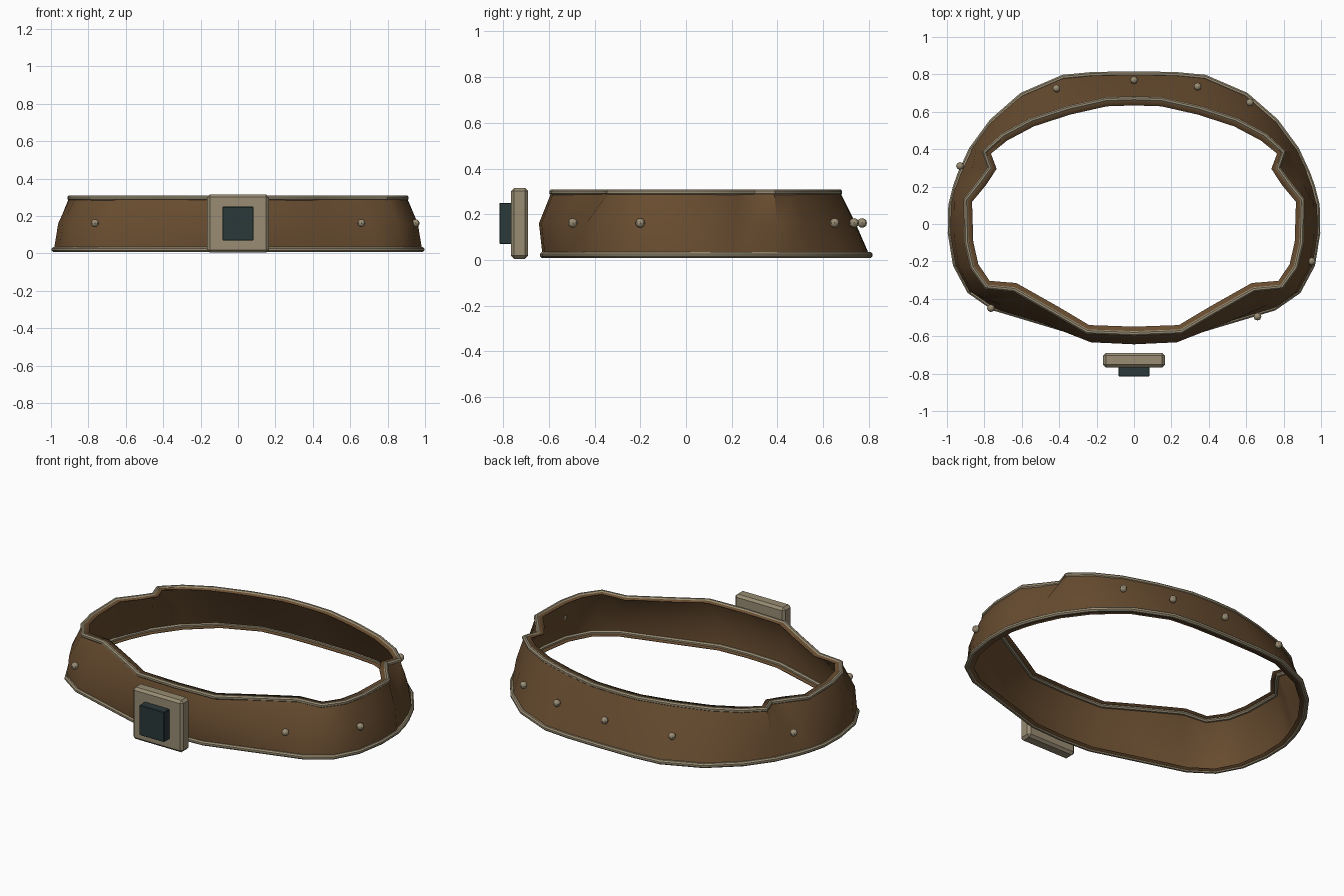
import bpy, bmesh, math
from mathutils import Vector

if "Cube" in bpy.data.objects:
    bpy.data.objects.remove(bpy.data.objects["Cube"])


def material(name, rgb):
    m = bpy.data.materials.new(name)
    m.diffuse_color = (*rgb, 1)
    m.use_nodes = True
    m.node_tree.nodes["Principled BSDF"].inputs["Base Color"].default_value = m.diffuse_color
    return m


LEATHER = material("brown leather", (0.137, 0.072, 0.029))
METAL = material("tan metal", (0.315, 0.262, 0.170))
STONE = material("dark slate", (0.024, 0.040, 0.042))

# Right half of the belt edges, from the middle of the back to the middle of the front
TOP = [(0, .67), (.15, .665), (.35, .62), (.55, .555), (.70, .475), (.80, .385),
       (.77, .30), (.82, .23), (.90, .13), (.895, -.1), (.865, -.23), (.79, -.335),
       (.64, -.35), (.42, -.475), (.25, -.575), (0, -.585)]
BOTTOM = [(0, .803), (.22, .80), (.38, .785), (.60, .69), (.76, .55), (.87, .40),
          (.93, .27), (.955, .2), (.98, .1), (.983, -.05), (.955, -.22), (.88, -.36),
          (.75, -.45), (.5, -.525), (.2, -.615), (0, -.625)]


def full_loop(half):
    pts = [Vector(p) for p in half]
    return pts + [Vector((-p.x, p.y)) for p in reversed(pts[1:-1])]


def inward(loop):
    """Unit vectors pointing into the belt at each point."""
    n = len(loop)
    out = []
    for i in range(n):
        d = ((loop[(i + 1) % n] - loop[i]).normalized()
             + (loop[i] - loop[i - 1]).normalized()).normalized()
        out.append(Vector((d.y, -d.x)))
    return out


def at_height(loop, z):
    return [Vector((p.x, p.y, z)) for p in loop]


def add_object(name, bm, mat, smooth=40):
    bmesh.ops.recalc_face_normals(bm, faces=bm.faces)
    mesh = bpy.data.meshes.new(name)
    bm.to_mesh(mesh)
    bm.free()
    mesh.materials.append(mat)
    ob = bpy.data.objects.new(name, mesh)
    bpy.context.collection.objects.link(ob)
    if smooth:
        bpy.ops.object.select_all(action='DESELECT')
        ob.select_set(True)
        bpy.context.view_layer.objects.active = ob
        bpy.ops.object.shade_smooth_by_angle(angle=math.radians(smooth))
    return ob


def skin(name, rings, mat, closed=False):
    """Bridge a stack of equal closed rings with quads."""
    bm = bmesh.new()
    rows = [[bm.verts.new(p) for p in ring] for ring in rings]
    n = len(rows[0])
    for k in range(len(rows) if closed else len(rows) - 1):
        a, b = rows[k], rows[(k + 1) % len(rows)]
        for i in range(n):
            j = (i + 1) % n
            bm.faces.new((a[i], a[j], b[j], b[i]))
    return add_object(name, bm, mat)


top, bottom = full_loop(TOP), full_loop(BOTTOM)
top_in, bottom_in = inward(top), inward(bottom)

# Leather band: bulging wall with a narrow inward lip on both edges
middle = []
for t, b, d in zip(top, bottom, bottom_in):
    bulge = 0.017 + 0.018 * d.y
    middle.append(b.lerp(t, 0.48) - d * max(bulge, 0))
lip = 0.036
band = skin("leather_band", [
    at_height([p + d * lip for p, d in zip(top, top_in)], 0.300),
    at_height(top, 0.300),
    at_height(middle, 0.16),
    at_height(bottom, 0.016),
    at_height([p + d * lip for p, d in zip(bottom, bottom_in)], 0.016)], LEATHER)
solid = band.modifiers.new("thickness", 'SOLIDIFY')
solid.thickness = 0.005
solid.offset = 0


# Metal piping along both edges
def piping(name, loop, dirs, z, r=0.014, sides=8):
    rings = []
    for k in range(sides):
        a = math.tau * (k + 0.5) / sides
        rings.append(at_height([p + d * r * math.cos(a) for p, d in zip(loop, dirs)],
                               z + r * math.sin(a)))
    skin(name, rings, METAL, closed=True)


piping("top_piping", top, top_in, 0.296)
piping("bottom_piping", bottom, bottom_in, 0.022)

# Round studs around the band
for i, (x, y) in enumerate([(-.415, .725), (0, .77), (.34, .735), (.62, .65),
                            (-.93, .31), (.95, -.2), (.66, -.495), (-.765, -.45)]):
    bm = bmesh.new()
    bmesh.ops.create_uvsphere(bm, u_segments=8, v_segments=6, radius=0.021)
    bmesh.ops.translate(bm, verts=bm.verts, vec=(x, y, 0.162))
    add_object(f"stud_{i + 1}", bm, METAL)


# Buckle plate with chamfered edges and a dark block on its face
def block(name, size, centre, chamfer, mat):
    bm = bmesh.new()
    bmesh.ops.create_cube(bm, size=1)
    bmesh.ops.scale(bm, verts=bm.verts, vec=size)
    bmesh.ops.bevel(bm, geom=bm.edges[:], offset=chamfer, segments=1, affect='EDGES')
    bmesh.ops.translate(bm, verts=bm.verts, vec=centre)
    add_object(name, bm, mat, smooth=0)


block("buckle_plate", (0.33, 0.076, 0.31), (0, -0.728, 0.160), 0.014, METAL)
block("buckle_block", (0.164, 0.07, 0.18), (0, -0.781, 0.160), 0.003, STONE)
